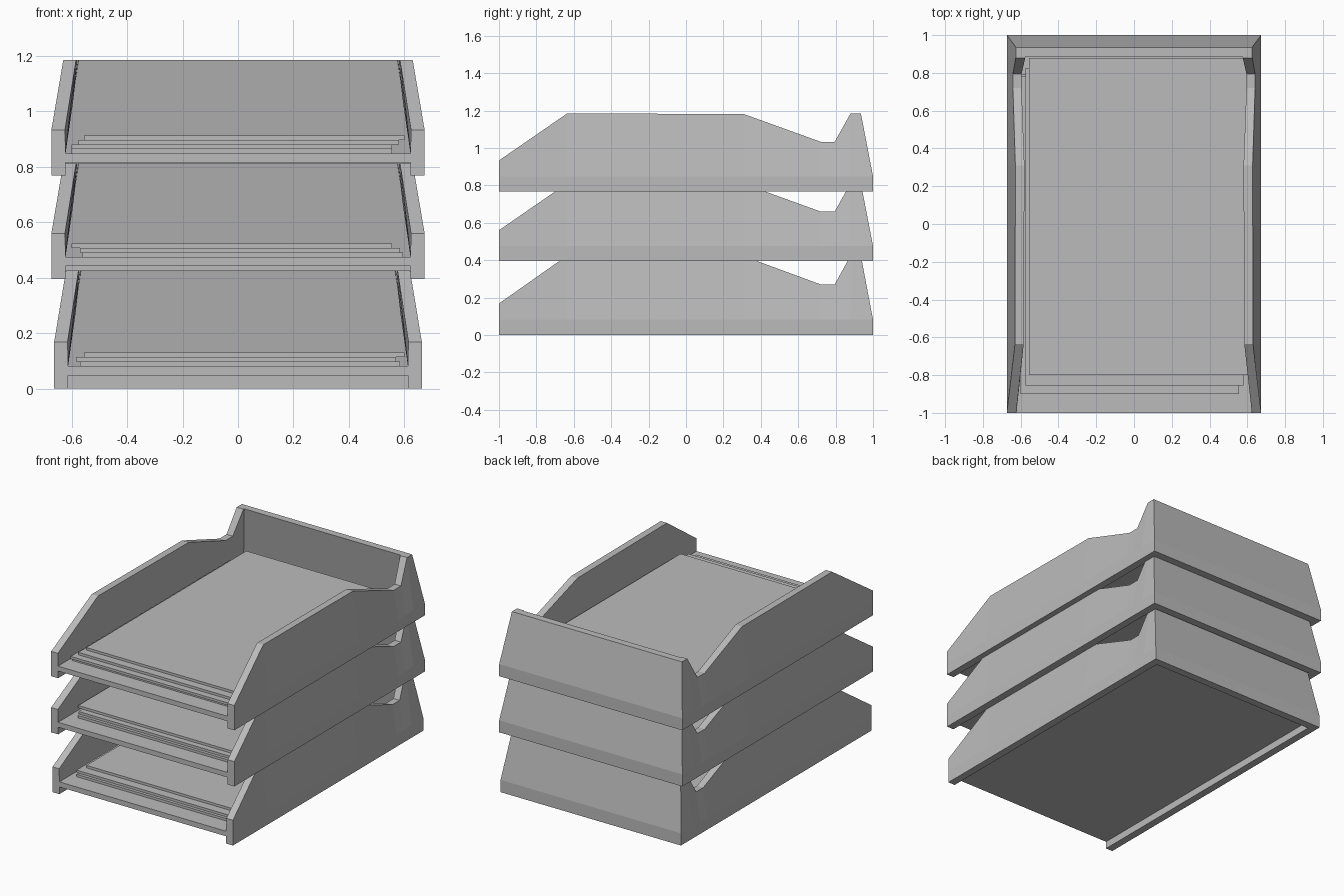
import bpy
import bmesh

cube = bpy.data.objects.get("Cube")
if cube:
    bpy.data.objects.remove(cube, do_unlink=True)

grey = bpy.data.materials.new("light grey")
grey.use_nodes = True
COLOUR = (0.5, 0.5, 0.5, 1)
grey.diffuse_color = COLOUR
grey.node_tree.nodes["Principled BSDF"].inputs["Base Color"].default_value = COLOUR

HALF, INNER = 0.673, 0.622     # outer and inner half width of a tray
FLOOR_LOW, FLOOR_TOP = 0.047, 0.08
RIM = 0.417

# Side wall stations, front to back: y, rim height, outer x and inner x at the rim
STATIONS = [(-1, 0.165, 0.673, 0.624), (-0.635, RIM, 0.63, 0.584),
            (0.31, 0.413, 0.628, 0.58), (0.72, 0.265, 0.641, 0.595),
            (0.795, 0.265, 0.641, 0.595), (0.88, RIM, 0.626, 0.576)]


def add_object(name, bm):
    bmesh.ops.recalc_face_normals(bm, faces=bm.faces)
    mesh = bpy.data.meshes.new(name)
    bm.to_mesh(mesh)
    bm.free()
    mesh.materials.append(grey)
    obj = bpy.data.objects.new(name, mesh)
    bpy.context.collection.objects.link(obj)
    return obj


def box(name, x0, x1, y0, y1, z0, z1):
    bm = bmesh.new()
    bmesh.ops.create_cube(bm, size=1)
    for v in bm.verts:
        v.co = (x1 if v.co.x > 0 else x0, y1 if v.co.y > 0 else y0,
                z1 if v.co.z > 0 else z0)
    return add_object(name, bm)


def tray_walls(name, base, sx, sz):
    # Each section runs outer foot, outer bend, rim, inner floor line, inner foot
    sections = [[(HALF, y, 0), (HALF, y, FLOOR_TOP), (xo, y, z), (xi, y, z),
                 (INNER, y, FLOOR_TOP), (INNER, y, 0)]
                for y, z, xo, xi in STATIONS]
    # Mitred back corner
    sections.append([(HALF, 1, 0), (HALF, 1, FLOOR_TOP), (0.625, 0.935, RIM),
                     (0.575, 0.887, RIM), (INNER, 0.948, FLOOR_TOP),
                     (INNER, 0.948, 0)])
    # Mirror to the other side, which also bridges the back wall
    sections += [[(-x, y, z) for x, y, z in s] for s in reversed(sections)]
    bm = bmesh.new()
    rings = [[bm.verts.new((x * sx, y, base + z * sz)) for x, y, z in s]
             for s in sections]
    for a, b in zip(rings, rings[1:]):
        for i in range(len(a)):
            j = (i + 1) % len(a)
            bm.faces.new((a[i], a[j], b[j], b[i]))
    bm.faces.new(rings[0])
    bm.faces.new(rings[-1])
    return add_object(name, bm)


# Each tray: name, base height, width scale, height scale, paper (left edge x, front y)
TRAYS = [
    ("lower", 0, 0.985, 1.02, [(-0.57, -0.88), (-0.585, -0.86), (-0.555, -0.8)]),
    ("middle", 0.395, 1, 1, [(-0.56, -0.88), (-0.57, -0.86), (-0.6, -0.82)]),
    ("upper", 0.768, 1, 1, [(-0.6, -0.885), (-0.6, -0.9), (-0.575, -0.855),
                            (-0.555, -0.8)]),
]
SHEET_W, SHEET_L, SHEET_T = 1.155, 1.68, 0.0163

for name, base, sx, sz, papers in TRAYS:
    tray_walls(name + "_tray_walls", base, sx, sz)
    top = base + FLOOR_TOP * sz
    box(name + "_tray_floor", -INNER * sx, INNER * sx, -1, 0.948,
        base + FLOOR_LOW * sz, top)
    # Loose stack of paper
    for i, (x, y) in enumerate(papers):
        z = top + i * SHEET_T
        box(f"{name}_paper_{i + 1}", x, x + SHEET_W, y, y + SHEET_L, z, z + SHEET_T)
